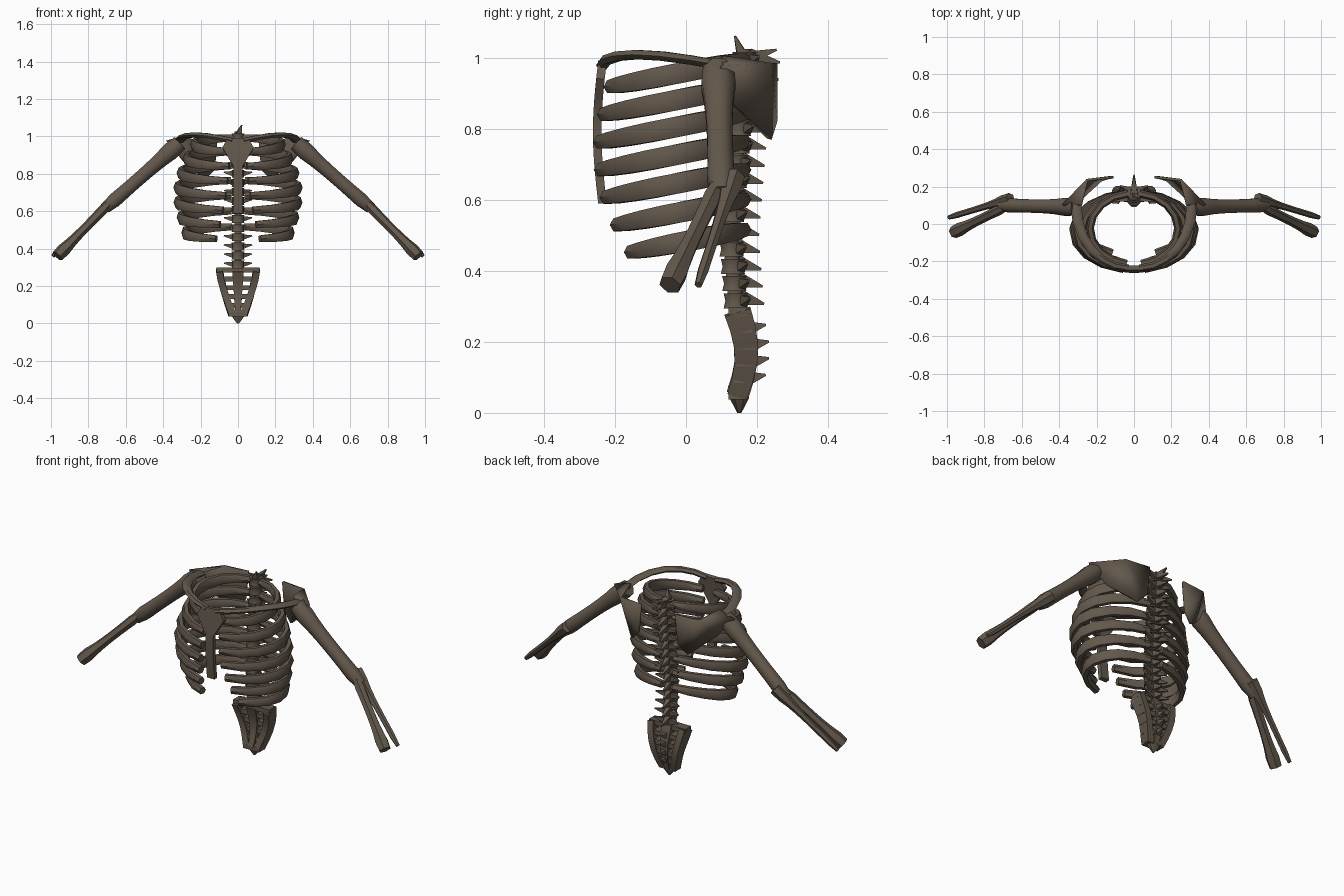
import bpy, bmesh
from math import pi, sin, cos, radians
from mathutils import Vector

cube = bpy.data.objects.get("Cube")
if cube:
    bpy.data.objects.remove(cube)

bone_material = bpy.data.materials.new("aged brown bone")
bone_material.use_nodes = True
colour = (0.125, 0.098, 0.073, 1)
bone_material.diffuse_color = colour
shader = bone_material.node_tree.nodes["Principled BSDF"]
shader.inputs["Base Color"].default_value = colour

UP = Vector((0, 0, 1))
SIDEWAYS = Vector((1, 0, 0))


def finish(name, bm, mirror=False, thickness=0):
    bmesh.ops.recalc_face_normals(bm, faces=bm.faces)
    mesh = bpy.data.meshes.new(name)
    bm.to_mesh(mesh)
    bm.free()
    mesh.materials.append(bone_material)
    ob = bpy.data.objects.new(name, mesh)
    bpy.context.collection.objects.link(ob)
    if thickness:
        solid = ob.modifiers.new("thickness", "SOLIDIFY")
        solid.thickness = thickness
        solid.offset = 0
    if mirror:
        other_side = ob.modifiers.new("other side", "MIRROR")
        other_side.use_mirror_merge = False
    bpy.ops.object.select_all(action='DESELECT')
    ob.select_set(True)
    bpy.context.view_layer.objects.active = ob
    bpy.ops.object.shade_smooth_by_angle(angle=radians(48))


def sweep(bm, path, sides=6, ref=UP):
    """Tube through (point, half size along ref, half size across ref)."""
    points = [Vector(row[0]) for row in path]
    last = len(points) - 1
    grow = 1 / cos(pi / sides)
    rings = []
    for i, (point, along, across) in enumerate(path):
        direction = (points[min(i + 1, last)] - points[max(i - 1, 0)]).normalized()
        u = (ref - direction * ref.dot(direction)).normalized()
        v = direction.cross(u)
        ring = []
        for j in range(sides):
            a = 2 * pi * (j + 0.5) / sides
            offset = u * along * cos(a) + v * across * sin(a)
            ring.append(bm.verts.new(points[i] + offset * grow))
        rings.append(ring)
    for ring, following in zip(rings, rings[1:]):
        for j in range(sides):
            n = (j + 1) % sides
            bm.faces.new((ring[j], ring[n], following[n], following[j]))
    bm.faces.new(rings[0])
    bm.faces.new(rings[-1])


def part(name, path, sides=6, ref=UP, mirror=False):
    bm = bmesh.new()
    sweep(bm, path, sides, ref)
    finish(name, bm, mirror)


def limb_bone(name, start, end, radius, head, tail, sides=6):
    """Mirrored shaft that swells by head and tail at its two ends."""
    start, end = Vector(start), Vector(end)
    path = []
    steps = 8
    for i in range(steps + 1):
        t = i / steps
        r = radius + head * (1 - t) ** 5 + tail * t ** 5
        if i in (0, steps):
            r *= 0.7
        path.append((start.lerp(end, t), r, r))
    part(name, path, sides, mirror=True)


def spike(bm, base, tip, size, ref=UP):
    sweep(bm, [(base, size, size * 0.8), (tip, 0.003, 0.003)], 4, ref)


# Ribs: half ellipses that slope down to the front
rib_count = 7
rib_steps = 8
for n in range(rib_count):
    t = n / (rib_count - 1)
    swell = sin(pi * t)
    width = 0.235 + 0.05 * t + 0.065 * swell
    front = -0.215 - 0.04 * swell + 0.045 * t * t
    back = 0.165
    first, final = 0.12, pi - 0.17 - 0.25 * t ** 3
    path = []
    for i in range(rib_steps + 1):
        s = i / rib_steps
        a = first + (final - first) * s
        y = (back + front) / 2 + (back - front) / 2 * cos(a)
        z = 0.917 - 0.078 * n + 0.2 * (y - front)
        height = 0.018 + 0.011 * sin(pi * s)
        path.append(((width * sin(a), y, z), height, 0.018))
    part("rib_pair_" + str(n + 1), path, mirror=True)

# Breastbone: wide head above a narrow blade
path = []
for i in range(9):
    width = 0.024 + 0.06 * max(0, 1 - abs(i - 1) / 2)
    path.append(((0, -0.235 - 0.015 * sin(pi * i / 8), 0.99 - 0.05 * i), width, 0.012))
part("breastbone", path, 4, SIDEWAYS)

# Collarbones: quarter arcs from breastbone to shoulder
path = []
for i in range(7):
    t = i / 6
    a = t * pi / 2
    point = (0.03 + 0.28 * sin(a), 0.1 - 0.335 * cos(a), 0.978 + 0.03 * sin(pi * t))
    path.append((point, 0.013, 0.016 + 0.01 * t))
part("collarbone", path, mirror=True)

# Shoulder blades: thin plates tapering to a low point
bm = bmesh.new()
tip, front, ridge, inner, edge, low, side = [bm.verts.new(p) for p in (
    (0.38, 0.1, 0.975), (0.28, 0.1, 1), (0.25, 0.235, 0.985), (0.11, 0.25, 0.985),
    (0.125, 0.25, 0.82), (0.175, 0.235, 0.77), (0.29, 0.13, 0.87))]
for corners in ((tip, ridge, side), (ridge, low, side), (ridge, edge, low),
                (ridge, inner, edge), (tip, front, ridge)):
    bm.faces.new(corners)
finish("shoulder_blade", bm, mirror=True, thickness=0.014)

# Arms
limb_bone("upper_arm", (0.31, 0.09, 0.965), (0.71, 0.1, 0.615), 0.035, 0.025, 0.006, 8)
limb_bone("thick_forearm_bone", (0.69, 0.09, 0.64), (0.965, -0.045, 0.36), 0.021, 0.006, 0.02)
limb_bone("thin_forearm_bone", (0.66, 0.135, 0.665), (0.99, 0.035, 0.36), 0.014, 0.026, 0)

# Spine: waisted bodies with rear and side spikes
bm = bmesh.new()
for i in range(15):
    z = 0.315 + 0.0485 * i
    y = 0.125 + 0.08 * abs(z - 0.5)
    for half, radius in ((0.021, 0.034), (0.03, 0.02)):
        sweep(bm, [((0, y, z - half), radius, radius),
                   ((0, y, z), radius * 0.85, radius * 0.85),
                   ((0, y, z + half), radius, radius)], 8, SIDEWAYS)
    reach = 0.1 if z > 0.8 else 0.08
    spike(bm, (0, y + 0.015, z + 0.01), (0, y + reach, z - 0.008), 0.022)
    for s in (-1, 1):
        spike(bm, (s * 0.015, y + 0.02, z), (s * 0.075, y + 0.04, z + 0.008), 0.016)
spike(bm, (0, 0.16, 1), (0.02, 0.138, 1.06), 0.02, SIDEWAYS)
spike(bm, (0, 0.18, 1), (0, 0.255, 1.022), 0.018)
finish("spine", bm)

# Tailbone: centre column, side bars and struts leaving open holes
bm = bmesh.new()
column, bar = [], []
levels = 6
for i in range(levels):
    t = i / (levels - 1)
    width = 0.115 - 0.065 * t ** 1.3
    y, z = 0.145 + 0.025 * sin(pi * t), 0.285 - 0.235 * t
    column.append(((0, y, z), 0.03 - 0.015 * t, 0.032))
    bar.append(((width - 0.016, y, z), 0.018, 0.038 - 0.01 * t))
    sweep(bm, [((-width, y, z), 0.013, 0.026), ((width, y, z), 0.013, 0.026)], 4)
    if 0 < i < levels - 1:
        spike(bm, (0, y + 0.015, z), (0, y + 0.065, z + 0.01), 0.02)
sweep(bm, column, 4, SIDEWAYS)
for s in (-1, 1):
    sweep(bm, [((s * x, y, z), along, across) for (x, y, z), along, across in bar], 4, SIDEWAYS)
sweep(bm, [((0, 0.15, 0.075), 0.055, 0.028), ((0, 0.15, 0.04), 0.035, 0.023),
           ((0, 0.15, 0), 0.006, 0.005)], 6, SIDEWAYS)
finish("tailbone", bm)
